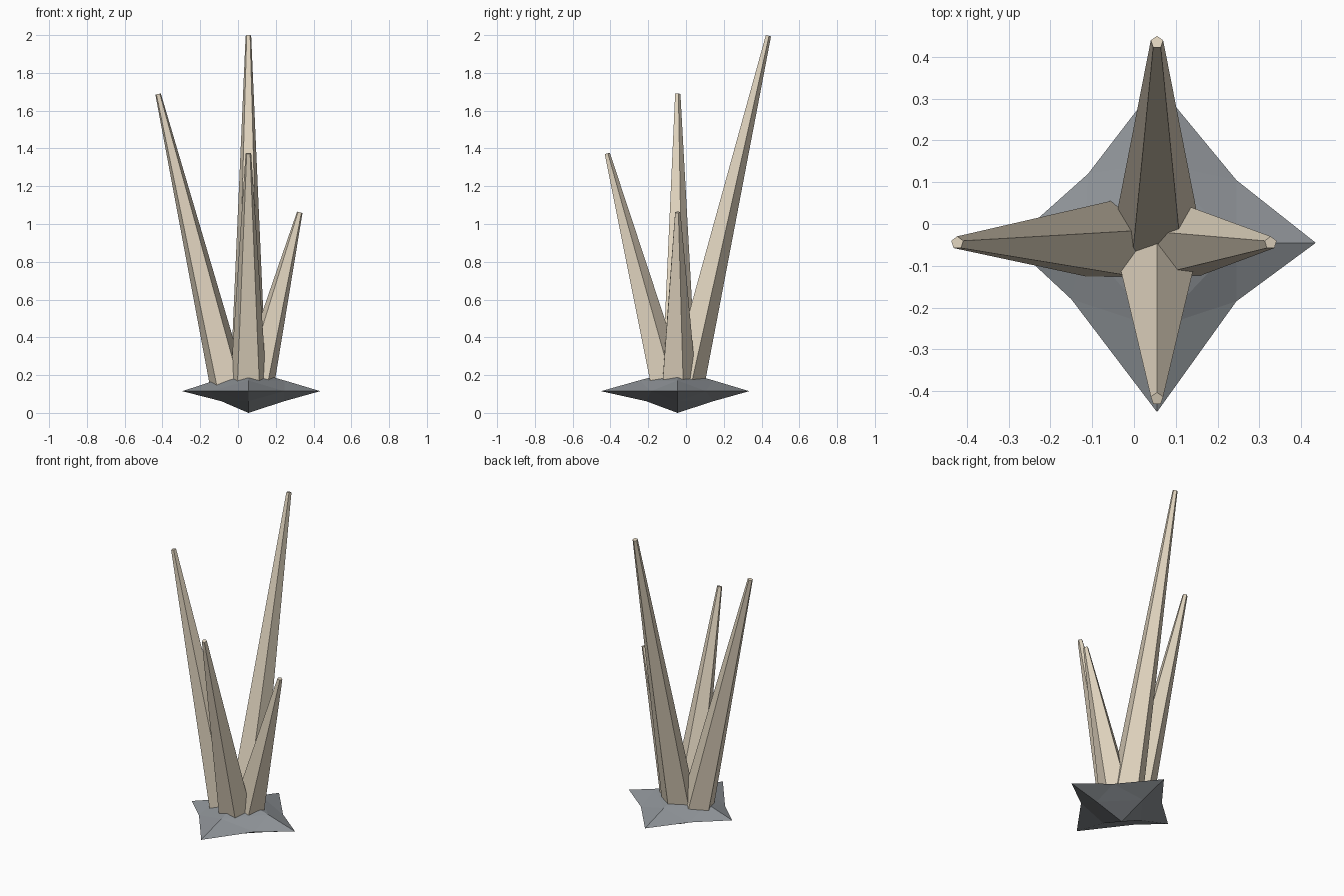
import bpy, bmesh
from mathutils import Vector, Matrix

if "Cube" in bpy.data.objects:
    bpy.data.objects.remove(bpy.data.objects["Cube"])


def material(name, color):
    m = bpy.data.materials.new(name)
    m.diffuse_color = (*color, 1)
    m.use_nodes = True
    m.node_tree.nodes["Principled BSDF"].inputs["Base Color"].default_value = m.diffuse_color
    return m


def finish(bm, name, mat):
    bmesh.ops.recalc_face_normals(bm, faces=bm.faces)
    me = bpy.data.meshes.new(name)
    bm.to_mesh(me)
    bm.free()
    me.materials.append(mat)
    ob = bpy.data.objects.new(name, me)
    bpy.context.collection.objects.link(ob)
    return ob


bone = material("bone", (0.75, 0.66, 0.52))
stone = material("stone", (0.27, 0.29, 0.31))

# Base: flattened four-pointed rock (octahedron split once, sides dented in)
CX, CY, ZM = 0.055, -0.045, 0.115
tips = [(0.435, CY), (CX, 0.335), (-0.295, CY), (CX, -0.45)]
dents = [(0.245, 0.105), (-0.11, 0.12), (-0.15, -0.18), (0.245, -0.185)]
bm = bmesh.new()
tip = [bm.verts.new((x, y, ZM)) for x, y in tips]
dent = [bm.verts.new((x, y, ZM)) for x, y in dents]
lower_out = [0.5, 0.5, 0.41, 0.41]
for apex_z, mid_z, outs in ((0.225, 0.172, [0.5] * 4), (0.0, 0.062, lower_out)):
    apex = bm.verts.new((CX, CY, apex_z))
    mid = [bm.verts.new((CX + (x - CX) * k, CY + (y - CY) * k, mid_z))
           for (x, y), k in zip(tips, outs)]
    for i in range(4):
        j = (i + 1) % 4
        for f in ((tip[i], dent[i], mid[i]), (dent[i], tip[j], mid[j]),
                  (dent[i], mid[j], mid[i]), (mid[i], mid[j], apex)):
            bm.faces.new(f)
finish(bm, "rock_base", stone)


# Spikes: five-sided tapered cones leaning outwards
def spike(name, foot, top):
    foot, top = Vector(foot), Vector(top)
    axis = top - foot
    turn = Vector((0, 0, 1)).rotation_difference(axis).to_matrix().to_4x4()
    bm = bmesh.new()
    rings = []
    for z, r in ((0, 0.102), (axis.length, 0.0155)):
        ring = []
        for i in range(5):
            p = Matrix.Rotation(i * 1.2566371, 3, 'Z') @ Vector((0, r, 0))
            p.z = z
            ring.append(bm.verts.new(foot + (turn @ p)))
        rings.append(ring)
    a, b = rings
    bm.faces.new(a)
    bm.faces.new(b)
    for i in range(5):
        j = (i + 1) % 5
        bm.faces.new((a[i], a[j], b[j], b[i]))
    finish(bm, name, bone)


spike("back_spike", (CX, -0.01, 0.125), (CX, 0.435, 1.997))
spike("left_spike", (-0.047, CY, 0.125), (-0.423, CY, 1.688))
spike("front_spike", (CX, -0.097, 0.125), (CX, -0.418, 1.373))
spike("right_spike", (0.09, CY, 0.125), (0.327, CY, 1.062))
